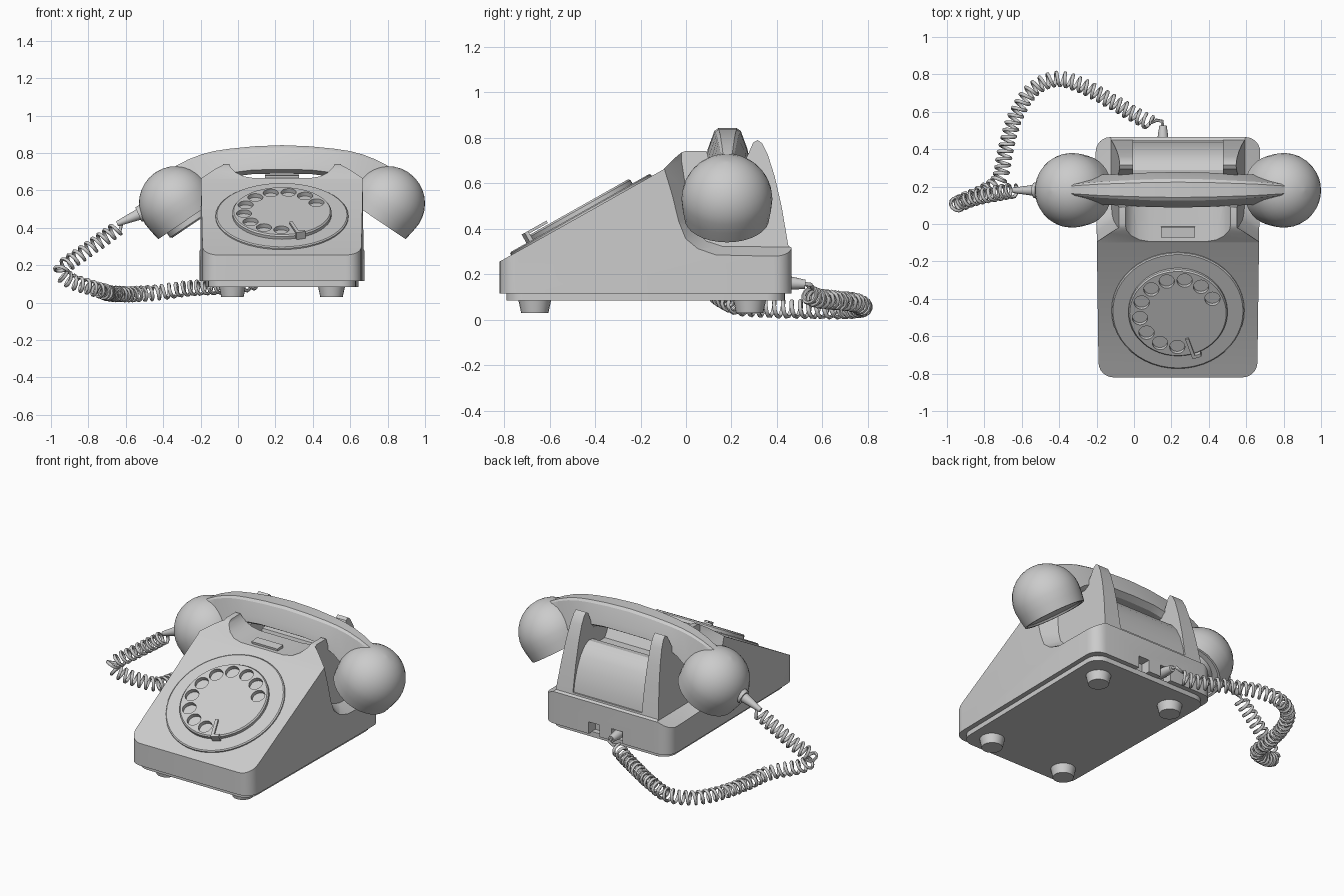
import bpy, bmesh, math
from mathutils import Vector, Matrix

if "Cube" in bpy.data.objects:
    bpy.data.objects.remove(bpy.data.objects["Cube"])

CX = 0.235  # centre line of phone body and handset


def finish(bm, name, mat=None, smooth=35):
    bmesh.ops.recalc_face_normals(bm, faces=bm.faces)
    me = bpy.data.meshes.new(name)
    bm.to_mesh(me)
    bm.free()
    ob = bpy.data.objects.new(name, me)
    bpy.context.collection.objects.link(ob)
    if mat:
        ob.matrix_world = mat
    if smooth:
        shade(ob, smooth)
    return ob


def shade(ob, angle=35):
    bpy.ops.object.select_all(action='DESELECT')
    ob.select_set(True)
    bpy.context.view_layer.objects.active = ob
    bpy.ops.object.shade_smooth_by_angle(angle=math.radians(angle))


def loft(name, rings, mat=None, smooth=35):
    """Skin equal-length rings of points and cap both ends."""
    bm = bmesh.new()
    vs = [[bm.verts.new(p) for p in r] for r in rings]
    n = len(vs[0])
    for a, b in zip(vs, vs[1:]):
        for i in range(n):
            bm.faces.new((a[i], a[(i + 1) % n], b[(i + 1) % n], b[i]))
    bm.faces.new(vs[0])
    bm.faces.new(vs[-1])
    return finish(bm, name, mat, smooth)


def lathe(name, prof, mat, n=28):
    rings = [[(r * math.cos(2 * math.pi * i / n), r * math.sin(2 * math.pi * i / n), z)
              for i in range(n)] for r, z in prof]
    return loft(name, rings, mat)


def box(name, size, mat):
    bm = bmesh.new()
    bmesh.ops.create_cube(bm, size=1)
    bmesh.ops.scale(bm, vec=size, verts=bm.verts)
    return finish(bm, name, mat, 0)


def boolean(ob, cutter, op='DIFFERENCE'):
    cutter.hide_render = True
    m = ob.modifiers.new("cut", 'BOOLEAN')
    m.operation, m.object, m.solver = op, cutter, 'EXACT'
    bpy.context.view_layer.objects.active = ob
    bpy.ops.object.modifier_apply(modifier=m.name)
    bpy.data.objects.remove(cutter)


def plan(inset, z):
    """Rounded plan outline of the body, slightly wider near the middle."""
    pts, r = [], 0.08
    for x, y, a0 in ((.425, -.82, 270), (.44, .465, 0), (-.44, .465, 90), (-.425, -.82, 180)):
        x, y = x - math.copysign(inset, x), y - math.copysign(inset, y)
        cx, cy = x - math.copysign(r, x), y - math.copysign(r, y)
        for k in range(7):
            a = math.radians(a0 + 15 * k)
            pts.append((CX + cx + r * math.cos(a), cy + r * math.sin(a), z))
    return pts


def T(x, y, z):
    return Matrix.Translation((x, y, z))


# body: plan outline intersected with side profile
side = [(-.82, .05), (-.82, .255), (-.1, .66), (-.05, .71), (-.02, .735), (.0, .742), (.09, .742),
        (.11, .67), (.24, .67), (.27, .72), (.295, .778), (.315, .79), (.335, .775), (.36, .725),
        (.39, .63), (.42, .50), (.45, .325), (.466, .315), (.466, .05)]
body = loft("phone_body", [plan(0, .115), plan(0, .9)])
boolean(body, loft("profile_cutter", [[(CX + s, y, z) for y, z in side] for s in (-.6, .6)]), 'INTERSECT')

# side recesses for the two handset ends
outer = [(-.1, .665), (-.065, .55), (-.035, .43), (-.005, .355), (.05, .31), (.13, .283),
         (.6, .275), (.6, .9), (-.1, .9)]
inner = [(-.02, .70), (.0, .57), (.02, .46), (.045, .39), (.09, .345), (.16, .322),
         (.6, .318), (.6, .9), (-.02, .9)]
for s in (-1, 1):
    a = [(CX + s * .5, y, z) for y, z in outer]
    b = [(CX + s * .44, y, z) for y, z in outer]
    c = [(CX + s * (.36 - .1 * (z - .3)), y, z) for y, z in inner]
    boolean(body, loft("recess_cutter", [a, b, c]))

# dip between the front prongs
half = [(.15, .666), (.205, .675), (.245, .695), (.275, .725), (.29, .765), (.30, .9)]
dip = half + [(-x, z) for x, z in reversed(half)]
boolean(body, loft("dip_cutter", [[(CX + x, y, z) for x, z in dip] for y in (-.4, .13)]))

# hollow between the rear prongs with its curved panel
hollow = [(.10, .9), (.10, .61), (.13, .56), (.24, .56), (.25, .60), (.29, .605), (.33, .585),
          (.37, .54), (.405, .47), (.43, .39), (.438, .335), (.6, .335), (.6, .9)]
boolean(body, loft("hollow_cutter", [[(CX + s, y, z) for y, z in hollow] for s in (-.24, .24)]))

# sockets in the back
for x in (CX - .08, CX + .08):
    boolean(body, box("socket_cutter", (.075, .12, .08), T(x, .46, .15)))
shade(body, 28)

# base plate and feet
loft("base_plate", [plan(.03, .085), plan(.03, .118)])
for x in (-.265, .265):
    for y in (-.665, .28):
        lathe("foot", [(.06, .03), (.073, .09)], T(CX + x, y, 0), 20)

# cradle bar on the deck
box("deck_bar", (.18, .055, .03), T(CX, -.042, .667) @ Matrix.Rotation(.12, 4, 'X'))

# dial
M = T(CX, -.46, .4575) @ Matrix.Rotation(math.atan2(.405, .72), 4, 'X')
lathe("dial_plate", [(.355, -.02), (.355, .008), (.348, .013)], M, 48)
wheel = lathe("finger_wheel", [(.265, .005), (.265, .03), (.258, .038), (.01, .038)], M, 48)
for k in range(10):
    a = math.radians(26 + 27 * k)
    boolean(wheel, lathe("hole_cutter", [(.041, .014), (.041, .1)],
                         M @ T(.205 * math.cos(a), .205 * math.sin(a), 0), 20))
shade(wheel)
S = M @ Matrix.Rotation(math.radians(288), 4, 'Z')
box("finger_stop_arm", (.12, .018, .012), S @ T(.215, 0, .05))
box("finger_stop_post", (.018, .05, .05), S @ T(.272, .016, .031))

# handset: handle lofted along x
sec = [(0, .69, .842, .095, .058), (.15, .688, .836, .092, .056), (.28, .672, .823, .085, .05),
       (.36, .63, .811, .082, .046), (.43, .57, .793, .08, .042), (.50, .51, .766, .075, .036),
       (.56, .50, .735, .06, .03), (.62, .50, .70, .04, .02)]
rings = []
for sgn, rows in ((-1, sec[:0:-1]), (1, sec)):
    for d, zb, zt, hb, ht in rows:
        h = [(.6 * hb, zb), (hb, zb + .022), (.92 * hb, zb + .06), (ht, zt - .012), (.7 * ht, zt)]
        rings.append([(CX + sgn * d, .183 + y, z)
                      for y, z in h + [(-y, z) for y, z in reversed(h)]])
loft("handset_handle", rings, smooth=30)

# handset ends: domes tilted outwards
dome = [(.2 * math.cos(math.radians(a)), .2 * math.sin(math.radians(a))) for a in range(0, 90, 11)]
for s, part in ((-1, "mouthpiece"), (1, "earpiece")):
    E = T(CX + s * .565, .18, .53) @ Matrix.Rotation(s * math.radians(34), 4, 'Y')
    lathe(part, [(.165, -.092), (.172, -.104), (.186, -.104), (.195, -.05)] + dome + [(.004, .2)], E, 32)
    if s < 0:
        lathe("mouthpiece_cap", [(.12, -.14), (.13, -.132), (.13, -.08)], E, 28)

# cord strain relief and plug
tilt = Vector((-.15, 0, -.065)).to_track_quat('Z', 'Y').to_matrix().to_4x4()
lathe("cord_collar", [(.05, -.03), (.042, .035)], T(-.50, .18, .485) @ tilt, 16)
lathe("cord_sleeve", [(.032, .02), (.014, .16)], T(-.50, .18, .485) @ tilt, 16)
lathe("cord_plug", [(.03, 0), (.028, .06), (.02, .115)],
      T(.155, .41, .165) @ Matrix.Rotation(math.radians(-95), 4, 'X'), 16)

# coiled cord: helix swept round a smooth path
ctrl = [Vector(p) for p in ((-.64, .18, .40), (-.73, .165, .335), (-.85, .14, .25), (-.945, .105, .175),
        (-.90, .13, .12), (-.80, .175, .085), (-.72, .24, .06), (-.69, .38, .05), (-.64, .56, .046),
        (-.55, .71, .046), (-.42, .775, .055), (-.28, .74, .075), (-.12, .655, .085),
        (.02, .575, .095), (.10, .535, .115))]
c = [2 * ctrl[0] - ctrl[1]] + ctrl + [2 * ctrl[-1] - ctrl[-2]]
path = []
for p0, p1, p2, p3 in zip(c, c[1:], c[2:], c[3:]):
    for k in range(80):
        t = k / 80
        path.append(.5 * (2 * p1 + (p2 - p0) * t + (2 * p0 - 5 * p1 + 4 * p2 - p3) * t * t
                          + (3 * p1 - p0 - 3 * p2 + p3) * t ** 3))
wire = [Vector((-.62, .18, .432))]
normal, dist, last = Vector((0, 1, 0)), 0, 0
for a, b in zip(path, path[1:]):
    tan = (b - a).normalized()
    normal = (normal - tan * normal.dot(tan)).normalized()
    dist += (b - a).length
    if dist - last > .04 / 14:
        last = dist
        ang = 2 * math.pi * dist / .04
        wire.append(a + .036 * (normal * math.cos(ang) + tan.cross(normal) * math.sin(ang)))
wire += [Vector((.12, .555, .14)), Vector((.15, .55, .153)), Vector((.155, .51, .158))]
cu = bpy.data.curves.new("coiled_cord", 'CURVE')
cu.dimensions = '3D'
cu.bevel_depth, cu.bevel_resolution, cu.use_fill_caps = .0095, 1, True
sp = cu.splines.new('POLY')
sp.points.add(len(wire) - 1)
for p, v in zip(sp.points, wire):
    p.co = (*v, 1)
cord = bpy.data.objects.new("coiled_cord", cu)
bpy.context.collection.objects.link(cord)
bpy.ops.object.select_all(action='DESELECT')
cord.select_set(True)
bpy.context.view_layer.objects.active = cord
bpy.ops.object.convert(target='MESH')
shade(bpy.context.view_layer.objects.active, 60)
